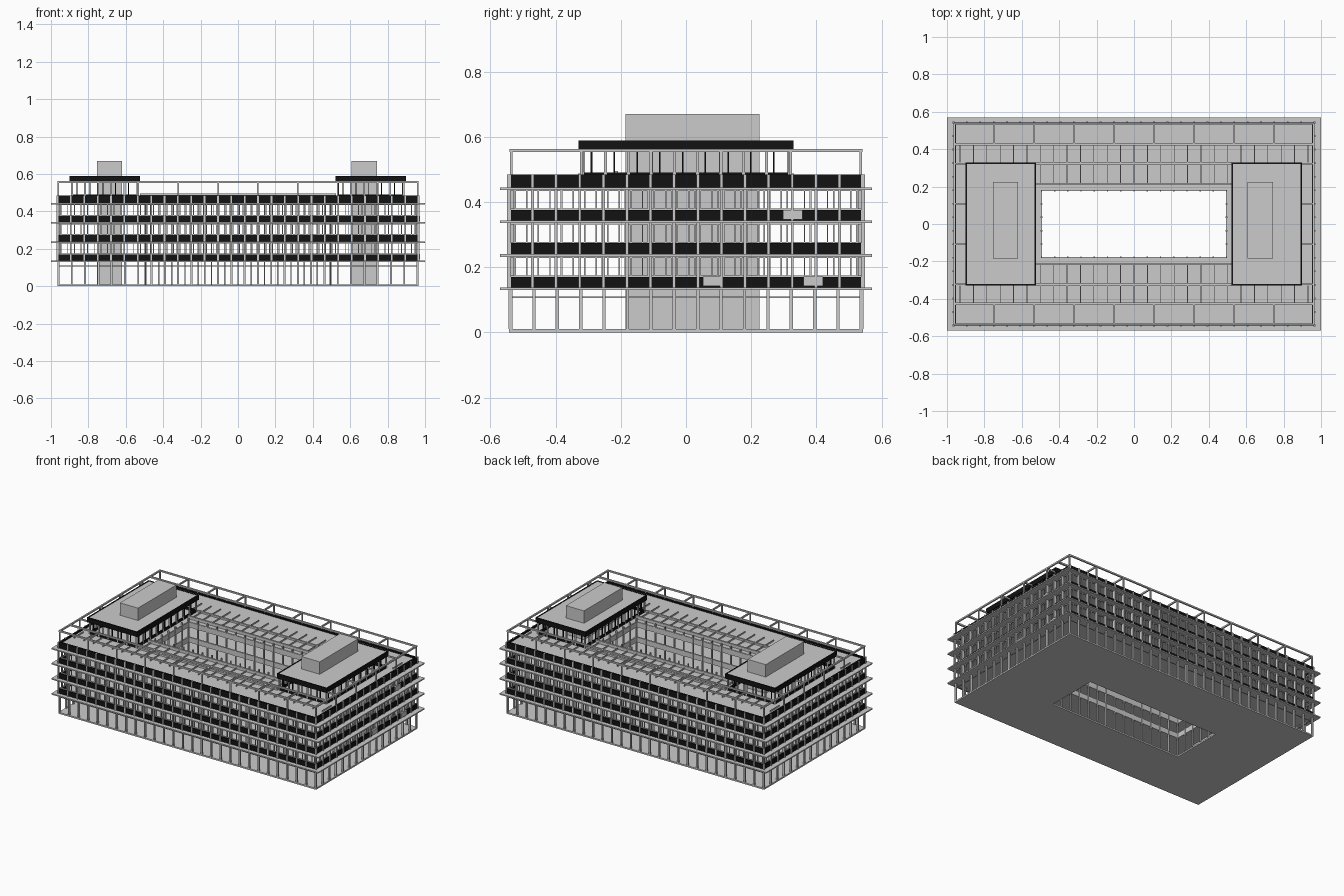
import bpy, bmesh
from mathutils import Matrix, Vector

if "Cube" in bpy.data.objects:
    bpy.data.objects.remove(bpy.data.objects["Cube"])

black = bpy.data.materials.new("black_panel")
black.diffuse_color = (0.006, 0.006, 0.006, 1)
black.use_nodes = True
black.node_tree.nodes["Principled BSDF"].inputs["Base Color"].default_value = black.diffuse_color


def build(name, boxes, mat=None):
    """One mesh object made of boxes (x0, x1, y0, y1, z0, z1)."""
    bm = bmesh.new()
    for x0, x1, y0, y1, z0, z1 in boxes:
        c = Vector((x0 + x1, y0 + y1, z0 + z1)) / 2
        m = Matrix.Translation(c) @ Matrix.Diagonal((x1 - x0, y1 - y0, z1 - z0, 1))
        bmesh.ops.create_cube(bm, size=1, matrix=m)
    me = bpy.data.meshes.new(name)
    bm.to_mesh(me)
    bm.free()
    ob = bpy.data.objects.new(name, me)
    bpy.context.collection.objects.link(ob)
    if mat:
        me.materials.append(mat)
    return ob


def ring(X, Y, x, y, z0, z1):
    """Rectangular ring: outer half size X, Y and inner half size x, y."""
    return [(-X, X, -Y, -y, z0, z1), (-X, X, y, Y, z0, z1),
            (-X, -x, -y, y, z0, z1), (x, X, -y, y, z0, z1)]


def posts(X, Y, nx, ny, w, d, z0, z1, cx=0, shift=0.0):
    """Posts round a rectangle; w along the wall, d across it."""
    out = []
    for i in range(nx + (shift == 0)):
        p = cx - X + 2 * X * (i + shift) / nx
        for s in (-Y, Y):
            out.append((p - w / 2, p + w / 2, s - d / 2, s + d / 2, z0, z1))
    start = 1 if shift == 0 else 0
    for i in range(start, ny):
        p = -Y + 2 * Y * (i + shift) / ny
        for s in (cx - X, cx + X):
            out.append((s - d / 2, s + d / 2, p - w / 2, p + w / 2, z0, z1))
    return out


BX, BY = 0.965, 0.543        # outer wall
HX, HY = 0.495, 0.178        # courtyard
LEDGES = [0.135, 0.237, 0.34, 0.442]
BANDS = [0.17, 0.274, 0.376, 0.485]

# Floors with the courtyard opening
build("ground_slab", ring(BX, BY, HX, HY, 0, 0.01))
floors = []
for z in LEDGES[:3]:
    floors += ring(BX - 0.01, BY - 0.01, HX, HY, z - 0.004, z + 0.012)
build("floor_slabs", floors)
build("roof_slab", ring(BX - 0.01, BY - 0.01, HX, HY, 0.455, 0.475))

# Projecting ledges and black spandrel bands
ledges, bands = [], []
for z, t in zip(LEDGES, BANDS):
    ledges += ring(1.0, 0.57, BX - 0.01, BY - 0.01, z - 0.005, z + 0.003)
    bands += ring(BX, BY, BX - 0.012, BY - 0.012, z + 0.003, t)
build("ledges", ledges)
build("spandrel_bands", bands, black)

# Ground storey columns and transom
build("ground_columns", posts(0.96, 0.538, 27, 15, 0.010, 0.012, 0.01, 0.13))
build("ground_transom", ring(0.955, 0.533, 0.95, 0.528, 0.106, 0.110))

# Upper facade ribs, window frames and sills
build("facade_ribs", posts(0.965, 0.543, 27, 15, 0.009, 0.012, 0.13, 0.485))
mull, heads, jambs = [], [], []
for b, l in zip(BANDS[:3], LEDGES[1:]):
    mull += posts(0.954, 0.532, 27, 15, 0.004, 0.008, b, l, shift=0.62)
    for sh in (0.12, 0.88):
        jambs += posts(0.954, 0.532, 27, 15, 0.005, 0.008, b, l, shift=sh)
    heads += ring(0.958, 0.536, 0.95, 0.528, l - 0.009, l - 0.004)
    heads += ring(0.958, 0.536, 0.95, 0.528, b, b + 0.004)
build("window_mullions", mull)
build("window_jambs", jambs)
build("window_heads", heads)

# Grey panels set in the right facade bands
build("facade_panels", [
    (0.96, 0.972, 0.297, 0.357, 0.347, 0.376),
    (0.96, 0.972, 0.052, 0.112, 0.143, 0.172),
    (0.96, 0.972, 0.36, 0.42, 0.143, 0.172)])

# Courtyard facade
build("courtyard_mullions", posts(HX, HY, 14, 5, 0.007, 0.01, 0.01, 0.495))
cr = []
for z in LEDGES:
    cr += ring(HX + 0.008, HY + 0.008, HX - 0.002, HY - 0.002, z - 0.005, z + 0.03)
build("courtyard_rails", cr)

# Service cores and penthouses
for side, x0, x1, c0, c1 in (("left", -0.9, -0.525, -0.755, -0.62),
                             ("right", 0.522, 0.897, 0.607, 0.742)):
    cx, hx = (x0 + x1) / 2, (x1 - x0) / 2
    build(side + "_core", [(c0, c1, -0.185, 0.225, 0.0, 0.67)])
    build(side + "_penthouse_fascia",
          [(x + cx, X + cx, y, Y, z, Z) for x, X, y, Y, z, Z in
           ring(hx, 0.33, hx - 0.008, 0.322, 0.555, 0.588)], black)
    build(side + "_penthouse_roof",
          [(x0 + 0.006, x1 - 0.006, -0.324, 0.324, 0.57, 0.586)])
    build(side + "_penthouse_posts",
          posts(hx - 0.012, 0.318, 5, 9, 0.009, 0.009, 0.47, 0.57, cx=cx))
    build(side + "_penthouse_jambs",
          posts(hx - 0.016, 0.314, 5, 9, 0.005, 0.006, 0.47, 0.57, cx=cx, shift=0.35), black)
    build(side + "_penthouse_sill",
          [(x + cx, X + cx, y, Y, z, Z) for x, X, y, Y, z, Z in
           ring(hx - 0.008, 0.322, hx - 0.018, 0.312, 0.475, 0.49)], black)

# Roof frame: outer rail, posts, inner rail and cross beams
Z0, Z1 = 0.553, 0.563
frame = ring(BX, 0.541, BX - 0.01, 0.531, Z0, Z1)
frame += posts(BX - 0.005, 0.536, 9, 5, 0.008, 0.008, 0.475, Z0)
for s in (-1, 1):
    frame.append((-0.96, 0.96, s * 0.427 - 0.006, s * 0.427 + 0.006, Z0, Z1))
    for i in range(1, 9):
        x = -0.96 + 1.92 * i / 9
        ys = sorted((s * 0.427, s * 0.536))
        frame.append((x - 0.004, x + 0.004, ys[0], ys[1], Z0, Z1))
    for i in range(1, 5):
        y = -0.536 + 1.072 * i / 5
        xs = sorted((s * 0.89, s * 0.96))
        frame.append((xs[0], xs[1], y - 0.004, y + 0.004, Z0, Z1))
build("roof_frame", frame)

# Low roof kerbs and ribs beside the courtyard
kerbs, ribs = [], []
for s in (-1, 1):
    for y, h in ((0.214, 0.495), (0.325, 0.487)):
        kerbs.append((-0.525, 0.525, s * y - 0.006, s * y + 0.006, 0.47, h))
    for i in range(27):
        x = -0.93 + 1.86 * i / 26
        ys = sorted((s * (0.214 if abs(x) < 0.52 else 0.33), s * 0.427))
        ribs.append((x - 0.002, x + 0.002, ys[0], ys[1], 0.47, 0.484))
build("roof_kerbs", kerbs)
build("roof_ribs", ribs)
